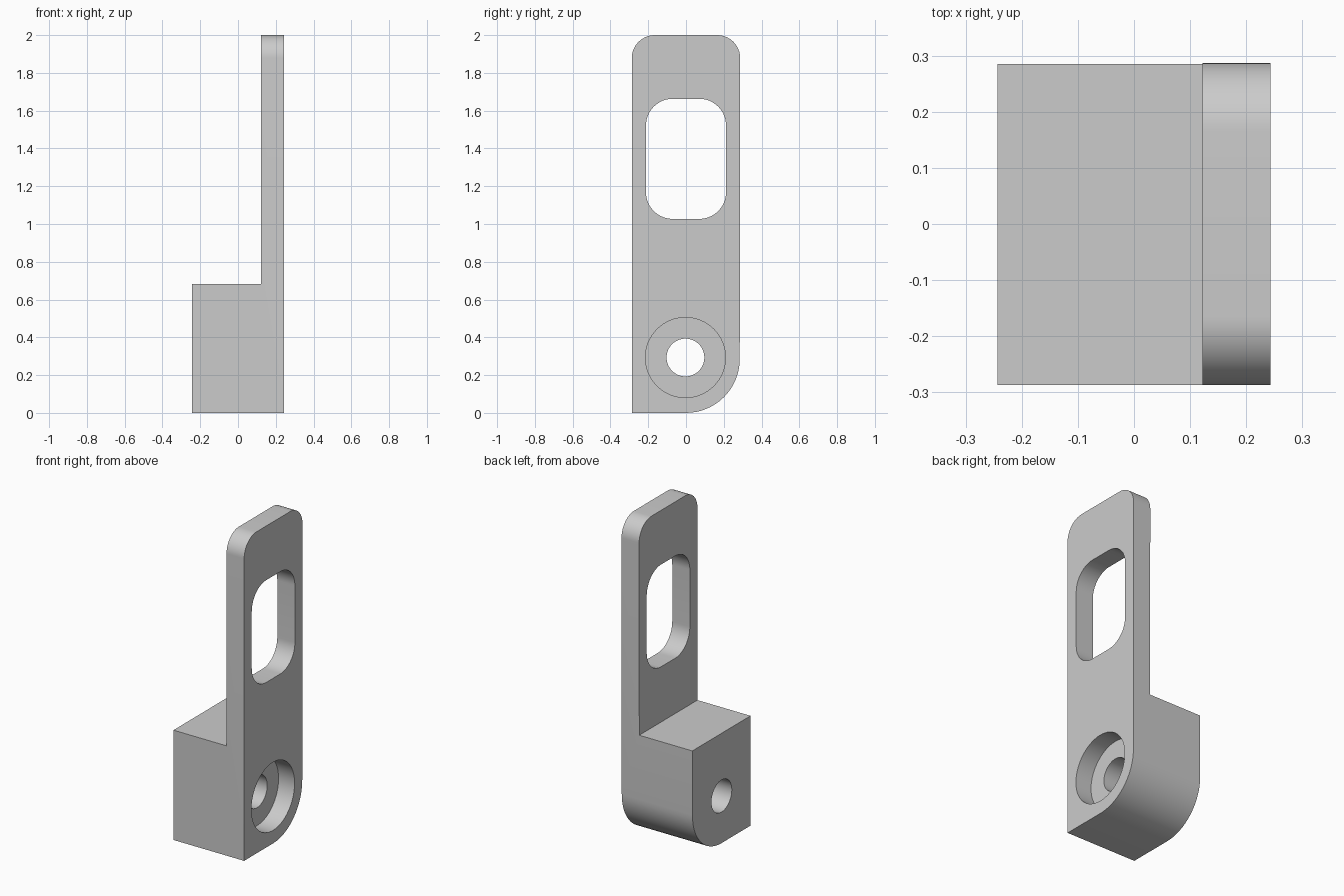
import bpy, bmesh, math
from mathutils import Vector

if "Cube" in bpy.data.objects:
    bpy.data.objects.remove(bpy.data.objects["Cube"], do_unlink=True)

grey = bpy.data.materials.new("plain grey")
grey.use_nodes = True
colour = (0.6, 0.6, 0.6, 1)
grey.diffuse_color = colour
grey.node_tree.nodes["Principled BSDF"].inputs["Base Color"].default_value = colour


def rounded(corners, steps=16):
    """Outline in y, z from (y, z, fillet radius) corners."""
    points = []
    for i, (y, z, r) in enumerate(corners):
        p = Vector((y, z))
        if r == 0:
            points.append(p)
            continue
        a = (Vector(corners[i - 1][:2]) - p).normalized()
        b = (Vector(corners[(i + 1) % len(corners)][:2]) - p).normalized()
        half = a.angle(b) / 2
        centre = p + (a + b).normalized() * r / math.sin(half)
        start = p + a * r / math.tan(half) - centre
        end = p + b * r / math.tan(half) - centre
        sweep = start.angle(end)
        for k in range(steps + 1):
            t = k / steps
            points.append(centre + (start * math.sin((1 - t) * sweep)
                                    + end * math.sin(t * sweep)) / math.sin(sweep))
    return points


def circle(y, z, r, count=64):
    return [Vector((y + r * math.cos(k * math.tau / count),
                    z + r * math.sin(k * math.tau / count))) for k in range(count)]


def extrude(name, outline, x0, x1):
    bm = bmesh.new()
    face = bm.faces.new([bm.verts.new((x0, p.x, p.y)) for p in outline])
    made = bmesh.ops.extrude_face_region(bm, geom=[face])["geom"]
    bmesh.ops.translate(bm, vec=(x1 - x0, 0, 0),
                        verts=[v for v in made if isinstance(v, bmesh.types.BMVert)])
    bmesh.ops.recalc_face_normals(bm, faces=bm.faces)
    mesh = bpy.data.meshes.new(name)
    bm.to_mesh(mesh)
    bm.free()
    mesh.materials.append(grey)
    ob = bpy.data.objects.new(name, mesh)
    bpy.context.collection.objects.link(ob)
    return ob


def box(y, z0, z1, r=0):
    return rounded([(-y, z0, r), (y, z0, r), (y, z1, r), (-y, z1, r)])


# Bracket: side outline with rounded top and one large rounded bottom corner
side = rounded([(-0.287, 0, 0), (0.284, 0, 0.285), (0.287, 2, 0.122), (-0.287, 2, 0.122)])
bracket = extrude("bracket", side, -0.243, 0.243)

# Cutters: space above the block, plate window, bolt hole and its counterbore
cutters = [
    extrude("step_cutter", box(0.5, 0.683, 2.5), -0.5, 0.122),
    extrude("window_cutter", box(0.212, 1.027, 1.663, 0.142), 0, 0.5),
    extrude("bolt_hole_cutter", circle(-0.003, 0.293, 0.1), -0.5, 0.5),
    extrude("counterbore_cutter", circle(-0.003, 0.293, 0.212), 0.133, 0.5),
]
bpy.context.view_layer.objects.active = bracket
for cutter in cutters:
    cutter.hide_render = True
    cut = bracket.modifiers.new(cutter.name, "BOOLEAN")
    cut.operation = "DIFFERENCE"
    cut.solver = "EXACT"
    cut.object = cutter
    bpy.ops.object.modifier_apply(modifier=cut.name)
    bpy.data.objects.remove(cutter, do_unlink=True)

# Smooth the rounded walls, keep the edges sharp
bpy.ops.object.select_all(action="DESELECT")
bracket.select_set(True)
bpy.ops.object.shade_smooth_by_angle(angle=math.radians(30))
